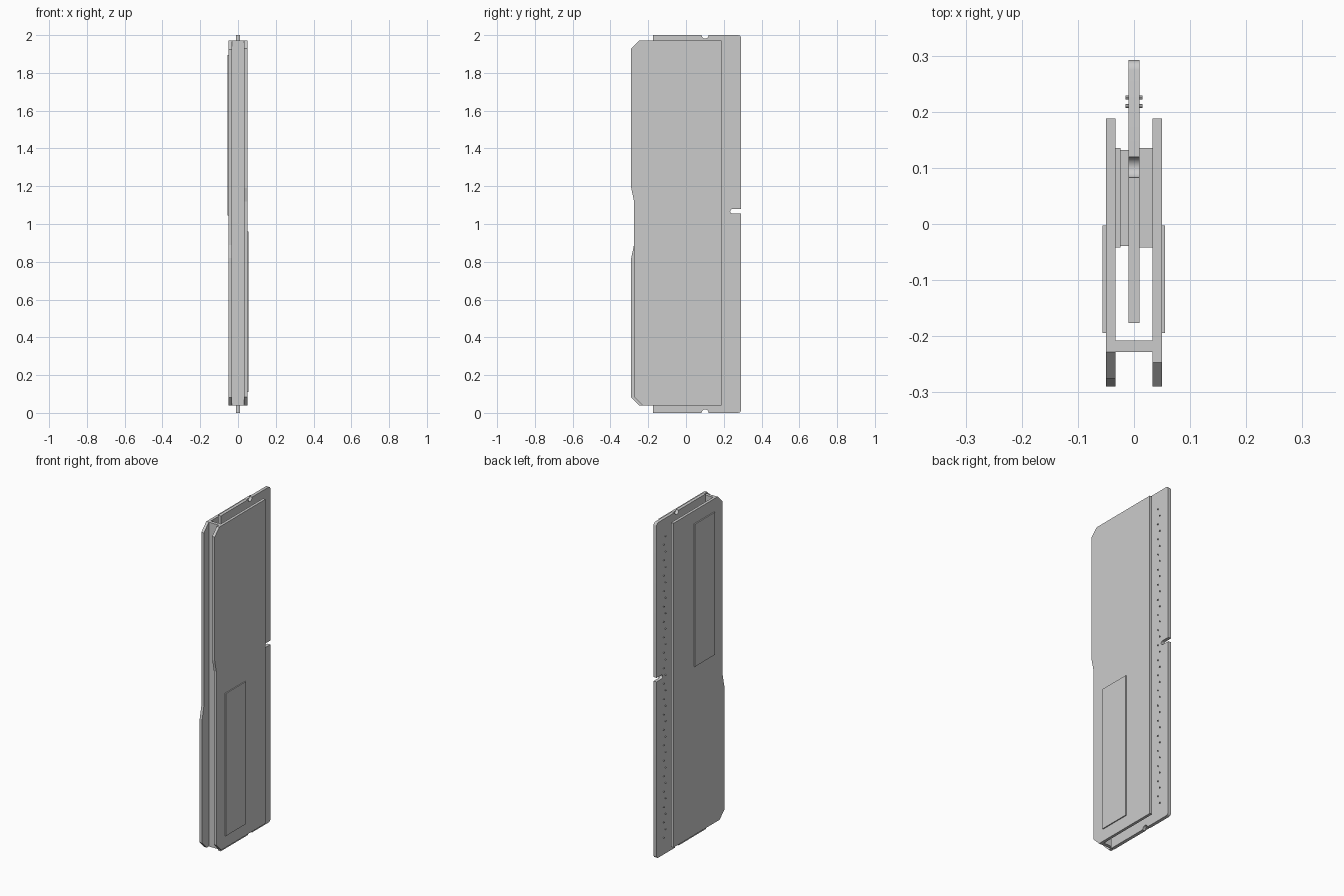
import bpy, bmesh, math
from mathutils import Matrix

if "Cube" in bpy.data.objects:
    bpy.data.objects.remove(bpy.data.objects["Cube"])


def finish(name, bm):
    bmesh.ops.recalc_face_normals(bm, faces=bm.faces)
    mesh = bpy.data.meshes.new(name)
    bm.to_mesh(mesh)
    bm.free()
    obj = bpy.data.objects.new(name, mesh)
    bpy.context.collection.objects.link(obj)
    return obj


def slab(name, profile, x0, x1):
    """Extrude a (y, z) outline from x0 to x1."""
    bm = bmesh.new()
    face = bm.faces.new([bm.verts.new((x0, y, z)) for y, z in profile])
    ext = bmesh.ops.extrude_face_region(bm, geom=[face])["geom"]
    verts = [v for v in ext if isinstance(v, bmesh.types.BMVert)]
    bmesh.ops.translate(bm, verts=verts, vec=(x1 - x0, 0, 0))
    return finish(name, bm)


def box(name, x0, x1, y0, y1, z0, z1):
    return slab(name, [(y0, z0), (y1, z0), (y1, z1), (y0, z1)], x0, x1)


def arc(cy, cz, r, a0, a1, n=10):
    return [(cy + r * math.cos(math.radians(a0 + (a1 - a0) * i / n)),
             cz + r * math.sin(math.radians(a0 + (a1 - a0) * i / n)))
            for i in range(n + 1)]


# Circuit board with rounded outer corners, edge notches and keying slot
back, edge, rc = -0.176, 0.292, 0.017
board = ([(back, 0)]
         + arc(0.101, 0, 0.0185, 180, 0)
         + arc(edge - rc, rc, rc, -90, 0, 4)
         + [(edge, 1.055)]
         + arc(0.246, 1.067, 0.012, 270, 90)
         + [(edge, 1.079)]
         + arc(edge - rc, 2 - rc, rc, 0, 90, 4)
         + arc(0.101, 2, 0.0185, 0, -180)
         + [(back, 2)])
pcb = slab("circuit_board", board, -0.010, 0.0095)

# Heat spreader plates: the left outline is the right one flipped vertically
lo, hi = 0.038, 1.972
outline = [(0.188, lo), (0.188, hi), (-0.247, hi), (-0.29, hi - 0.043),
           (-0.29, 1.19), (-0.275, 1.12), (-0.275, lo + 0.047), (-0.228, lo)]
slab("right_heat_spreader", outline, 0.033, 0.0495)
slab("left_heat_spreader", [(y, lo + hi - z) for y, z in outline], -0.0495, -0.033)
box("spreader_bridge", -0.033, 0.033, -0.228, -0.208, lo, hi)

# Thermal pads and memory chips
box("left_thermal_pad", -0.033, -0.0245, -0.042, 0.135, 0.09, 1.92)
box("right_thermal_pad", 0.0095, 0.033, -0.042, 0.135, 0.09, 1.92)
for i in range(8):
    zc = 0.20 + i * 0.23
    box(f"memory_chip_{i + 1}", -0.024, -0.010, -0.039, 0.132, zc - 0.09, zc + 0.09)

# Raised labels on the outer faces
box("right_label", 0.0495, 0.0555, -0.194, -0.003, 0.11, 0.96)
box("left_label", -0.0565, -0.0495, -0.194, -0.003, 1.045, 1.895)

# Staggered rows of small studs on both sides of the board
bm = bmesh.new()
for i in range(40):
    z = 0.1 + i * 0.046
    y = 0.2105 if i % 2 else 0.2255
    for x in (-0.0125, 0.0125):
        bmesh.ops.create_cone(bm, cap_ends=True, segments=8, radius1=0.0038,
                              radius2=0.0038, depth=0.006,
                              matrix=Matrix.Translation((x, y, z))
                              @ Matrix.Rotation(math.pi / 2, 4, 'Y'))
finish("board_studs", bm)

# Smooth the notch walls while keeping flat faces crisp
bpy.ops.object.select_all(action='DESELECT')
pcb.select_set(True)
bpy.context.view_layer.objects.active = pcb
bpy.ops.object.shade_smooth_by_angle(angle=math.radians(30))
